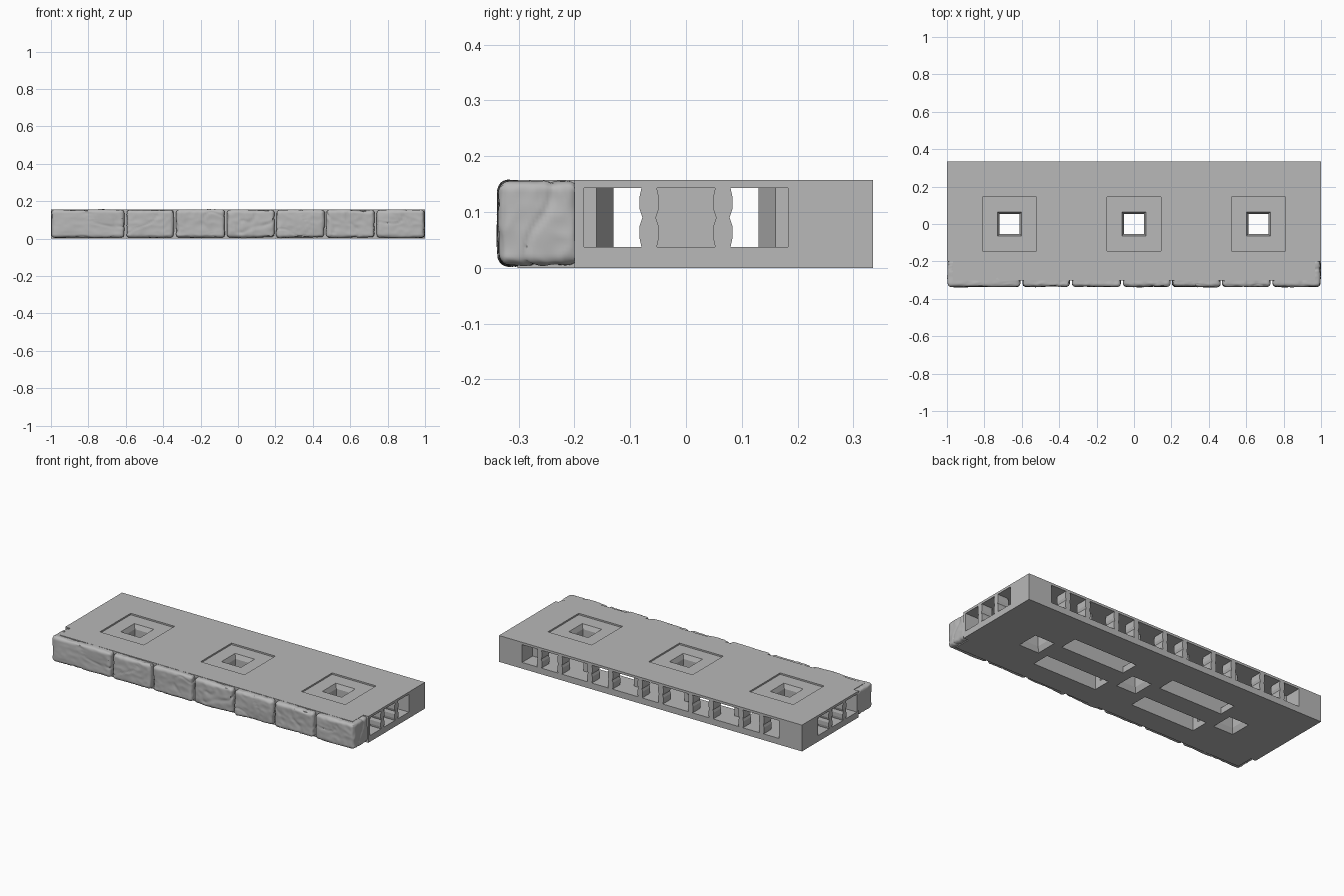
import bpy, bmesh, math
from mathutils import Vector, noise

old = bpy.data.objects.get("Cube")
if old:
    bpy.data.objects.remove(old, do_unlink=True)

GREY = (0.48, 0.48, 0.48, 1)
mat = bpy.data.materials.new("stone_grey")
mat.use_nodes = True
mat.diffuse_color = GREY
bsdf = mat.node_tree.nodes["Principled BSDF"]
bsdf.inputs["Base Color"].default_value = GREY
bsdf.inputs["Roughness"].default_value = 0.8

H = 0.157            # slab height
LOW, HIGH = 0.037, 0.143   # floor and ceiling of the hollow
PITCH = 0.665        # spacing of the square holes


def make(name, bm):
    bmesh.ops.recalc_face_normals(bm, faces=bm.faces)
    me = bpy.data.meshes.new(name)
    bm.to_mesh(me)
    bm.free()
    me.materials.append(mat)
    ob = bpy.data.objects.new(name, me)
    bpy.context.collection.objects.link(ob)
    return ob


def loft(name, rings):
    """Closed solid through rings of matching points."""
    bm = bmesh.new()
    loops = [[bm.verts.new(p) for p in ring] for ring in rings]
    n = len(loops[0])
    for a, b in zip(loops, loops[1:]):
        for i in range(n):
            j = (i + 1) % n
            bm.faces.new((a[i], a[j], b[j], b[i]))
    bm.faces.new(loops[0])
    bm.faces.new(loops[-1])
    return make(name, bm)


def prism(name, outline, z0, z1):
    return loft(name, [[(x, y, z) for x, y in outline] for z in (z0, z1)])


def box(name, x0, x1, y0, y1, z0, z1):
    return prism(name, [(x0, y0), (x1, y0), (x1, y1), (x0, y1)], z0, z1)


def boolean(ob, other, operation="DIFFERENCE", keep=False):
    mod = ob.modifiers.new("cut", "BOOLEAN")
    mod.operation = operation
    mod.solver = "EXACT"
    mod.object = other
    bpy.context.view_layer.objects.active = ob
    bpy.ops.object.modifier_apply(modifier=mod.name)
    if not keep:
        bpy.data.objects.remove(other, do_unlink=True)


def mirrored(half):
    """Complete an outline by mirroring it in y, then in x."""
    right = half + [(x, -y) for x, y in reversed(half)]
    return right + [(-x, -y) for x, y in right]


# Slab, narrower at the front where the stones wrap round
slab = prism("slab", [(-0.968, -0.302), (0.968, -0.302), (0.968, -0.2), (1, -0.2),
                      (1, 0.335), (-1, 0.335), (-1, -0.2), (-0.968, -0.2)], 0, H)

# Hollow running between both ends
boolean(slab, prism("channel", mirrored([(0.84, 0.13), (0.9, 0.16), (0.9, 0.1825),
                                         (1.02, 0.1825)]), LOW, HIGH))

# Long opening in the back, with funnels leading to the hollow
boolean(slab, box("back_pocket", -0.8475, 0.8475, 0.235, 0.36, LOW, HIGH))
centres = [i * PITCH / 2 for i in range(-2, 3)]
for c in centres:
    boolean(slab, prism("funnel", [(c - 0.13, 0.1), (c + 0.13, 0.1), (c + 0.13, 0.18),
                                   (c + 0.16, 0.25), (c - 0.16, 0.25), (c - 0.13, 0.18)],
                        LOW, HIGH))

# Four slots in the underside
for sx in (-1, 1):
    for sy in (-1, 1):
        xs = sorted((sx * 0.125, sx * 0.545))
        ys = sorted((sy * 0.06, sy * 0.167))
        boolean(slab, box("slot", *xs, *ys, -0.02, HIGH))

# Central spine, thicker around each hole
spine = box("spine", -0.74, 0.74, -0.06, 0.06, LOW - 0.006, HIGH + 0.003)
for i in (-1, 0, 1):
    post = box("post", i * PITCH - 0.075, i * PITCH + 0.075, -0.075, 0.075,
               LOW - 0.004, HIGH + 0.002)
    boolean(spine, post, "UNION")


# Square holes, flared at both ends, each in a shallow square recess
def square(cx, half, z):
    return [(cx + sx * half, sy * half, z)
            for sx, sy in ((-1, -1), (1, -1), (1, 1), (-1, 1))]


for i in (-1, 0, 1):
    cx = i * PITCH
    boolean(slab, box("recess", cx - 0.145, cx + 0.145, -0.145, 0.145, H - 0.009, H + 0.02))
    hole = loft("hole", [square(cx, r, z) for r, z in
                         ((0.066, -0.01), (0.065, 0), (0.053, 0.03),
                          (0.053, 0.122), (0.065, 0.15), (0.066, 0.17))])
    boolean(spine, hole, keep=True)
    boolean(slab, hole)


# Notched pillars dividing the openings
def pillar(name, place, depth):
    profile = [(0.013, LOW - 0.003), (0.017, 0.052), (0.017, 0.075), (0.012, 0.09),
               (0.017, 0.105), (0.017, 0.128), (0.013, HIGH + 0.003)]
    outline = profile + [(-w, z) for w, z in reversed(profile)]
    return loft(name, [[place(w, d, z) for w, z in outline] for d in (0, depth)])


for c in centres:
    for s in (-1, 1):
        pillar("back_pillar", lambda w, d, z: (c + s * 0.068 + w, 0.335 - d, z), 0.07)
for side in (-1, 1):
    for s in (-1, 1):
        pillar("end_pillar", lambda w, d, z: (side * (1 - d), s * 0.066 + w, z), 0.07)


# Rough rounded stones along the front
def stone(name, x0, x1, y0, y1, z0, z1, seed):
    centre = Vector((x0 + x1, y0 + y1, z0 + z1)) / 2
    half = Vector((x1 - x0, y1 - y0, z1 - z0)) / 2
    r = 0.024
    bm = bmesh.new()
    bmesh.ops.create_cube(bm, size=2)
    bmesh.ops.subdivide_edges(bm, edges=bm.edges, cuts=24, use_grid_fill=True)
    for v in bm.verts:
        p = Vector([a * h for a, h in zip(v.co, half)])
        core = Vector([max(r - h, min(h - r, a)) for a, h in zip(p, half)])
        out = (p - core).normalized()
        q = p + centre + Vector((seed * 3.7, seed * 1.3, 0))
        lumps = 0.5 + 0.5 * noise.noise(q * 9)
        crack = max(0, 1 - abs(noise.noise(q * 6 + Vector((5, 2, 9)))) * 22)
        chips = abs(noise.noise(q * 26))
        dent = 0.009 * lumps + 0.004 * crack + 0.004 * chips
        v.co = centre + core + out * (r - dent)
    ob = make(name, bm)
    bpy.ops.object.select_all(action="DESELECT")
    ob.select_set(True)
    bpy.context.view_layer.objects.active = ob
    bpy.ops.object.shade_smooth_by_angle(angle=math.radians(40))


joints = [-1.003, -0.602, -0.337, -0.066, 0.2, 0.467, 0.735, 1.003]
for k, (a, b) in enumerate(zip(joints, joints[1:])):
    end = k in (0, len(joints) - 2)
    stone("corner_stone" if end else "front_stone", a + 0.001, b - 0.001,
          -0.341, -0.186 if end else -0.26, 0, H + 0.003, k + 1)
